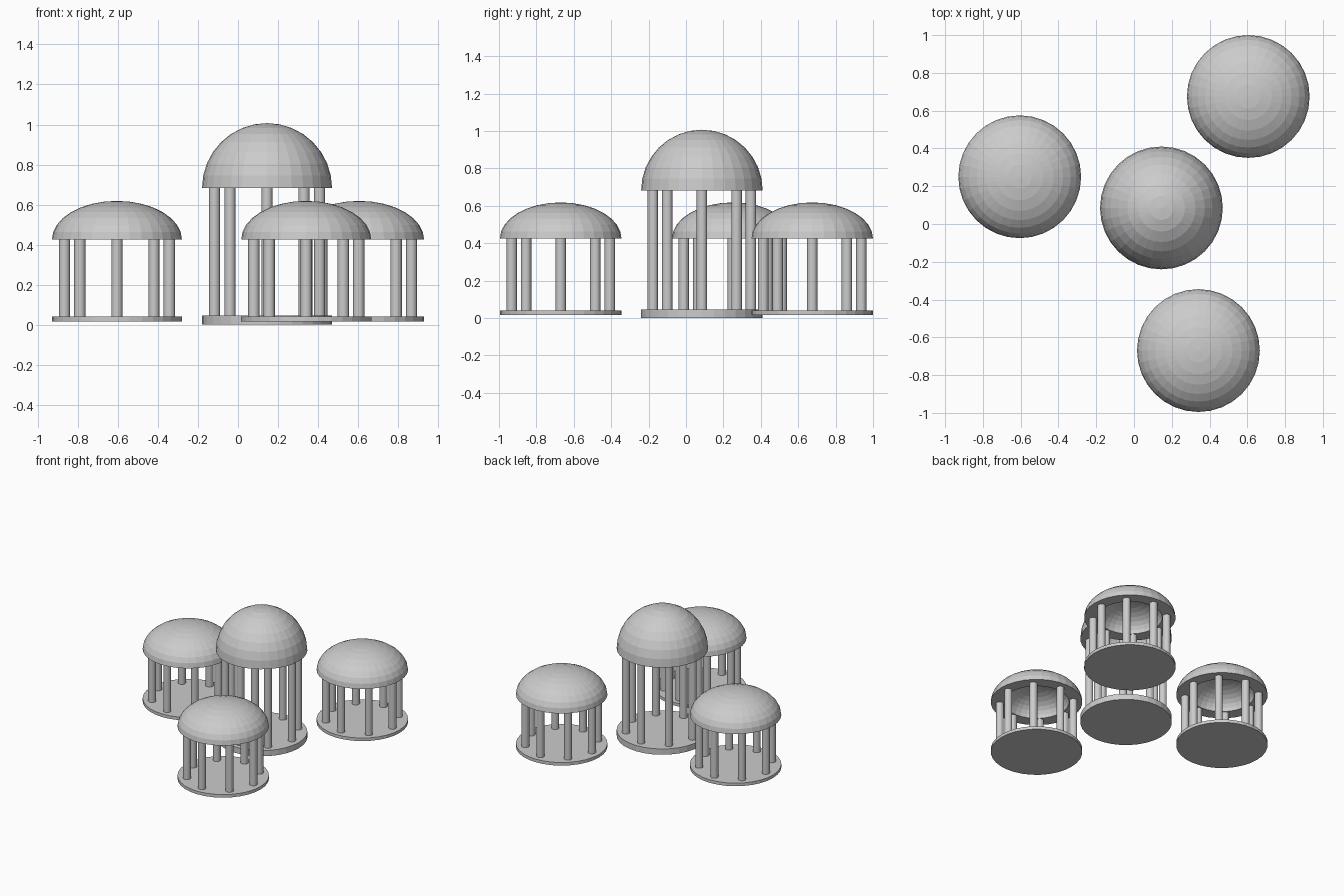
import bpy, bmesh
from math import sin, cos, pi

if "Cube" in bpy.data.objects:
    bpy.data.objects.remove(bpy.data.objects["Cube"])

R = 0.325          # dome and floor radius
INNER = 0.23       # radius of the hollow under the dome
RING = 0.262       # radius of the column circle
SEG = 32


def make_object(name, bm, loc):
    bmesh.ops.recalc_face_normals(bm, faces=bm.faces)
    mesh = bpy.data.meshes.new(name)
    bm.to_mesh(mesh)
    bm.free()
    ob = bpy.data.objects.new(name, mesh)
    ob.location = loc
    bpy.context.collection.objects.link(ob)
    return ob


def cylinder(name, x, y, z0, z1, r):
    bm = bmesh.new()
    bmesh.ops.create_cone(bm, cap_ends=True, segments=SEG, radius1=r, radius2=r, depth=z1 - z0)
    return make_object(name, bm, (x, y, (z0 + z1) / 2))


def dome(name, x, y, z, height):
    # Outer quarter arc, flat rim, then inner quarter arc, spun round z
    k = INNER / R
    arc = [(cos(i * pi / 16), sin(i * pi / 16)) for i in range(9)]
    bm = bmesh.new()
    outer = [bm.verts.new((R * c, 0, height * s)) for c, s in arc]
    inner = [bm.verts.new((INNER * c, 0, height * k * s)) for c, s in arc]
    chain = outer[::-1] + inner
    edges = [bm.edges.new(pair) for pair in zip(chain, chain[1:])]
    bmesh.ops.spin(bm, geom=chain + edges, cent=(0, 0, 0), axis=(0, 0, 1),
                   angle=2 * pi, steps=SEG, use_merge=True)
    bmesh.ops.remove_doubles(bm, verts=bm.verts, dist=1e-5)
    return make_object(name, bm, (x, y, z))


def pavilion(name, x, y, base_z, floor_z, dome_z, dome_height):
    cylinder(name + "_floor", x, y, base_z, floor_z, R)
    for i in range(8):
        a = i * pi / 4
        cylinder(f"{name}_column_{i + 1}", x + RING * cos(a), y + RING * sin(a),
                 floor_z, dome_z, 0.028)
    dome(name + "_dome", x, y, dome_z, dome_height)


# Tall central pavilion
pavilion("central_pavilion", 0.145, 0.085, 0.0, 0.045, 0.682, R)

# Three lower pavilions with flattened domes
for name, x, y in (("left_pavilion", -0.605, 0.25),
                   ("back_pavilion", 0.605, 0.675),
                   ("front_pavilion", 0.341, -0.67)):
    pavilion(name, x, y, 0.017, 0.041, 0.425, R * 0.595)
